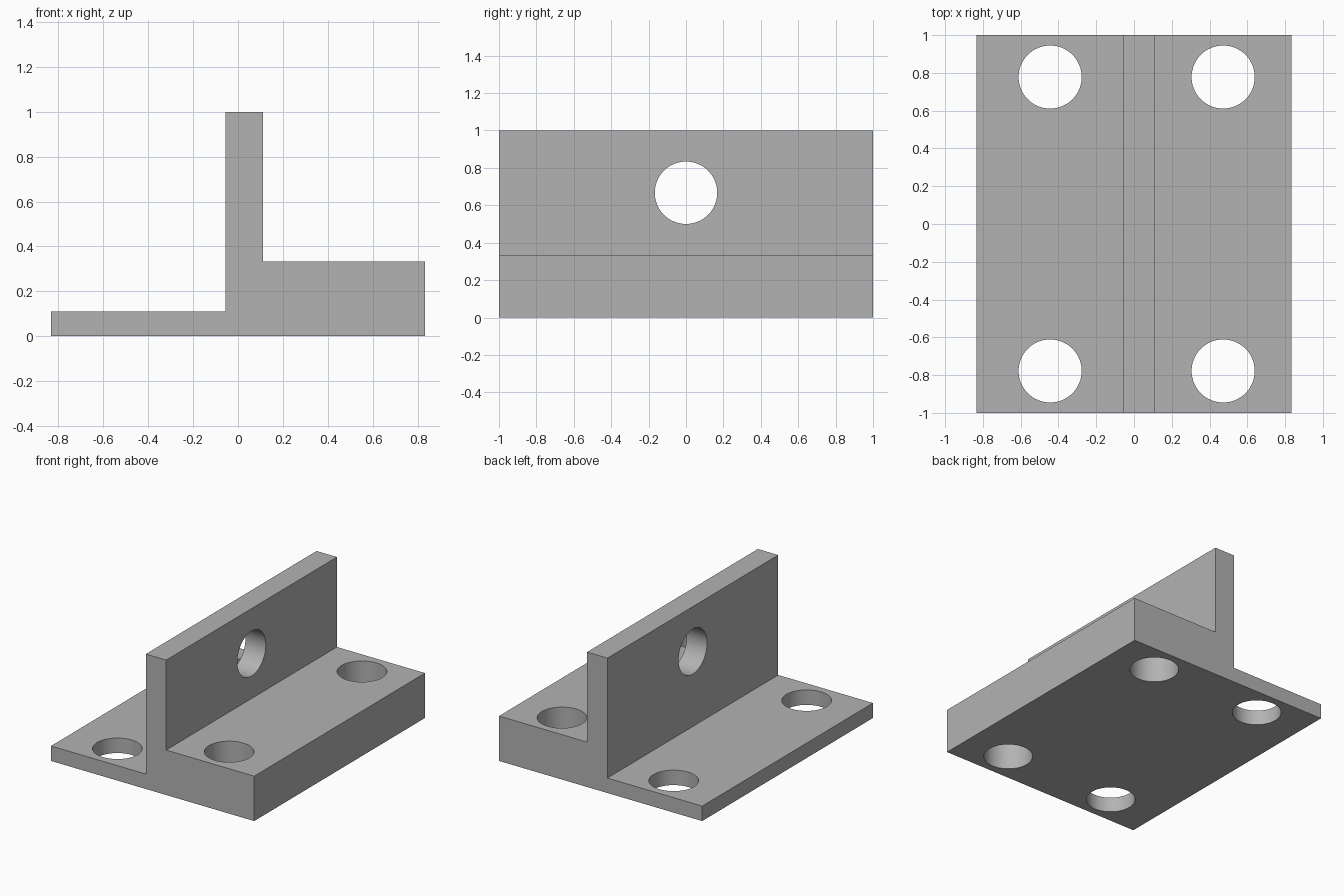
import bpy
import bmesh
from math import radians

cube = bpy.data.objects.get("Cube")
if cube:
    bpy.data.objects.remove(cube, do_unlink=True)

HALF_LENGTH = 1.0
HOLE_RADIUS = 0.167

grey = bpy.data.materials.new("plain grey")
grey.use_nodes = True
grey.diffuse_color = (0.45, 0.45, 0.45, 1)
grey.node_tree.nodes["Principled BSDF"].inputs["Base Color"].default_value = grey.diffuse_color

# Stepped profile with upright web, extruded along the length
profile = [(-0.833, 0), (0.833, 0), (0.833, 0.333), (0.111, 0.333),
           (0.111, 1), (-0.056, 1), (-0.056, 0.111), (-0.833, 0.111)]
bm = bmesh.new()
face = bm.faces.new([bm.verts.new((x, -HALF_LENGTH, z)) for x, z in profile])
extruded = bmesh.ops.extrude_face_region(bm, geom=[face])
bmesh.ops.translate(bm, vec=(0, 2 * HALF_LENGTH, 0),
                    verts=[v for v in extruded["geom"] if isinstance(v, bmesh.types.BMVert)])
bmesh.ops.recalc_face_normals(bm, faces=bm.faces)
mesh = bpy.data.meshes.new("bracket")
bm.to_mesh(mesh)
bm.free()
mesh.materials.append(grey)
bracket = bpy.data.objects.new("bracket", mesh)
bpy.context.collection.objects.link(bracket)


def drill(name, location, rotation=(0, 0, 0)):
    """Cut a round through hole in the bracket."""
    bpy.ops.mesh.primitive_cylinder_add(vertices=64, radius=HOLE_RADIUS, depth=0.9,
                                        location=location, rotation=rotation)
    cutter = bpy.context.object
    cutter.name = name
    cutter.data.materials.append(grey)
    bpy.context.view_layer.update()
    cut = bracket.modifiers.new(name, "BOOLEAN")
    cut.operation = "DIFFERENCE"
    cut.solver = "EXACT"
    cut.object = cutter
    bpy.ops.object.select_all(action="DESELECT")
    bracket.select_set(True)
    bpy.context.view_layer.objects.active = bracket
    bpy.ops.object.modifier_apply(modifier=name)
    bpy.data.objects.remove(cutter, do_unlink=True)


# Four mounting holes in the base flanges
for x in (-0.444, 0.472):
    for y in (-0.778, 0.778):
        drill("mounting_hole", (x, y, 0.2))

# Cross hole through the upright web
drill("web_hole", (0, 0, 0.667), (0, radians(90), 0))

bpy.ops.object.shade_smooth_by_angle(angle=radians(30))
